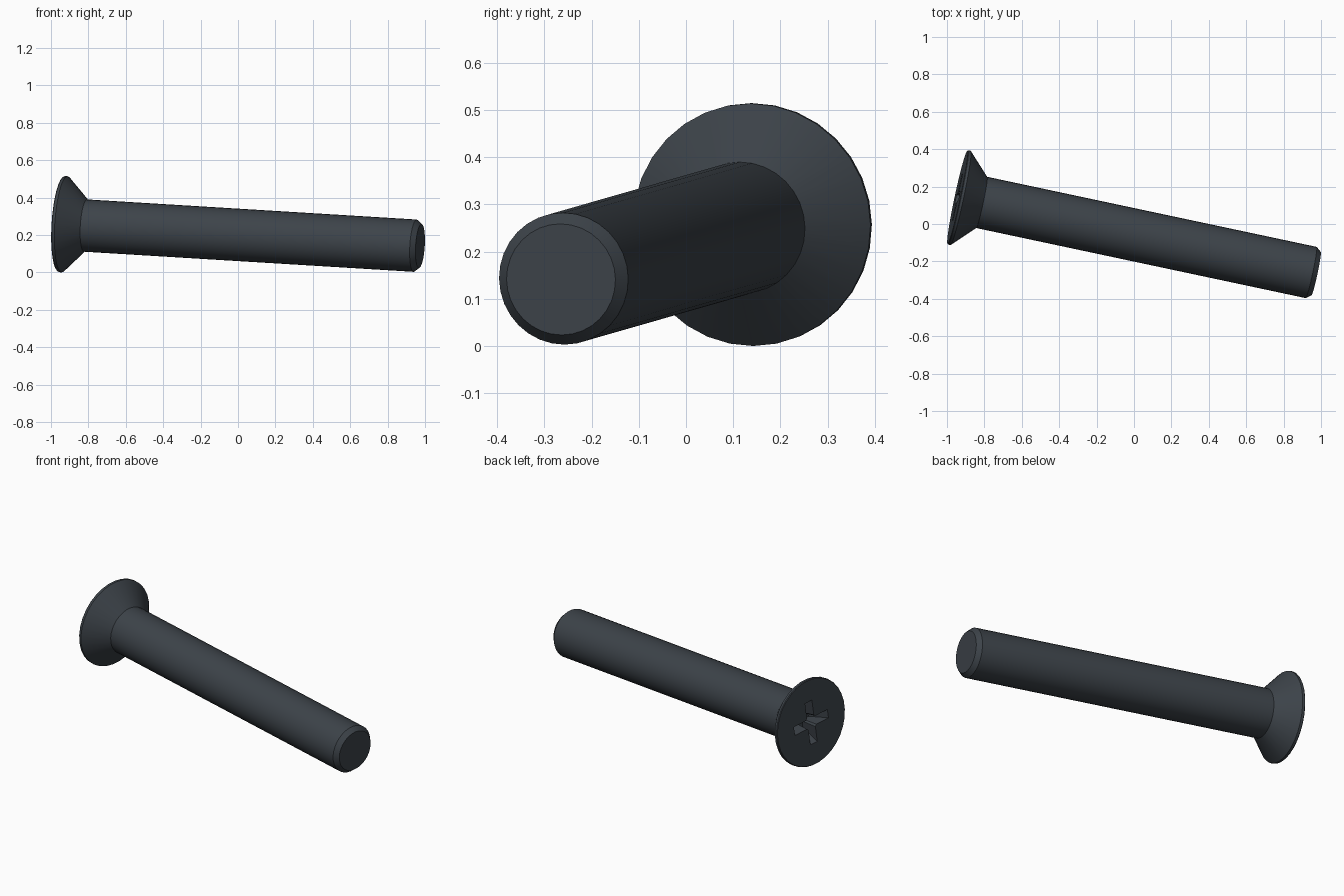
import bpy, bmesh, math
from mathutils import Matrix, Vector

cube = bpy.data.objects.get("Cube")
if cube:
    bpy.data.objects.remove(cube, do_unlink=True)

# Screw axis runs from the head face to the tip
HEAD = Vector((-0.944, 0.143, 0.258))
TIP = Vector((0.974, -0.265, 0.141))
axis = (TIP - HEAD).normalized()
length = (TIP - HEAD).length
up = (Vector((0, 0, 1)) - axis * axis.z).normalized()
side = axis.cross(up)
placement = Matrix((up, side, axis)).transposed().to_4x4()
placement.translation = HEAD

steel = bpy.data.materials.new("dark_steel")
steel.use_nodes = True
colour = (0.046, 0.056, 0.067, 1)
steel.diffuse_color = colour
bsdf = next(n for n in steel.node_tree.nodes if n.type == "BSDF_PRINCIPLED")
bsdf.inputs["Base Color"].default_value = colour


def add_object(name, bm):
    bmesh.ops.recalc_face_normals(bm, faces=bm.faces)
    mesh = bpy.data.meshes.new(name)
    bm.to_mesh(mesh)
    bm.free()
    mesh.materials.append(steel)
    obj = bpy.data.objects.new(name, mesh)
    bpy.context.collection.objects.link(obj)
    return obj


def loft(name, rings):
    """Closed solid through a stack of equal-sized point rings."""
    bm = bmesh.new()
    loops = [[bm.verts.new(p) for p in ring] for ring in rings]
    n = len(loops[0])
    for a, b in zip(loops, loops[1:]):
        for i in range(n):
            j = (i + 1) % n
            bm.faces.new((a[i], a[j], b[j], b[i]))
    bm.faces.new(loops[0])
    bm.faces.new(loops[-1])
    return add_object(name, bm)


def circle(radius, z, sides=32):
    return [(radius * math.cos(math.tau * i / sides),
             radius * math.sin(math.tau * i / sides), z) for i in range(sides)]


def cross(reach, half, z, turn=math.radians(-6)):
    """Four-armed outline with chamfered inner corners."""
    inner = half + 0.4 * half
    arm = [(reach, -half), (reach, half), (inner, half), (half, inner)]
    ring = []
    for q in range(4):
        rot = Matrix.Rotation(turn + q * math.pi / 2, 3, "Z")
        ring += [rot @ Vector((x, y, z)) for x, y in arm]
    return ring


# Countersunk head, shaft and chamfered tip
profile = [(0.254, 0), (0.2575, 0.004), (0.2575, 0.018), (0.14, 0.133),
           (0.14, length - 0.027), (0.118, length)]
screw = loft("screw_body", [circle(r, z) for r, z in profile])

# Tapered cross-shaped driver recess
cutter = loft("recess_cutter", [cross(0.14, 0.029, -0.02),
                                cross(0.128, 0.026, 0.0),
                                cross(0.07, 0.02, 0.1)])
cutter.hide_render = True
cut = screw.modifiers.new("driver_recess", "BOOLEAN")
cut.operation = "DIFFERENCE"
cut.solver = "EXACT"
cut.object = cutter

bpy.context.view_layer.update()
bpy.ops.object.select_all(action="DESELECT")
screw.select_set(True)
bpy.context.view_layer.objects.active = screw
bpy.ops.object.modifier_apply(modifier=cut.name)
bpy.data.objects.remove(cutter, do_unlink=True)

screw.matrix_world = placement
bpy.ops.object.shade_smooth_by_angle(angle=math.radians(25))
